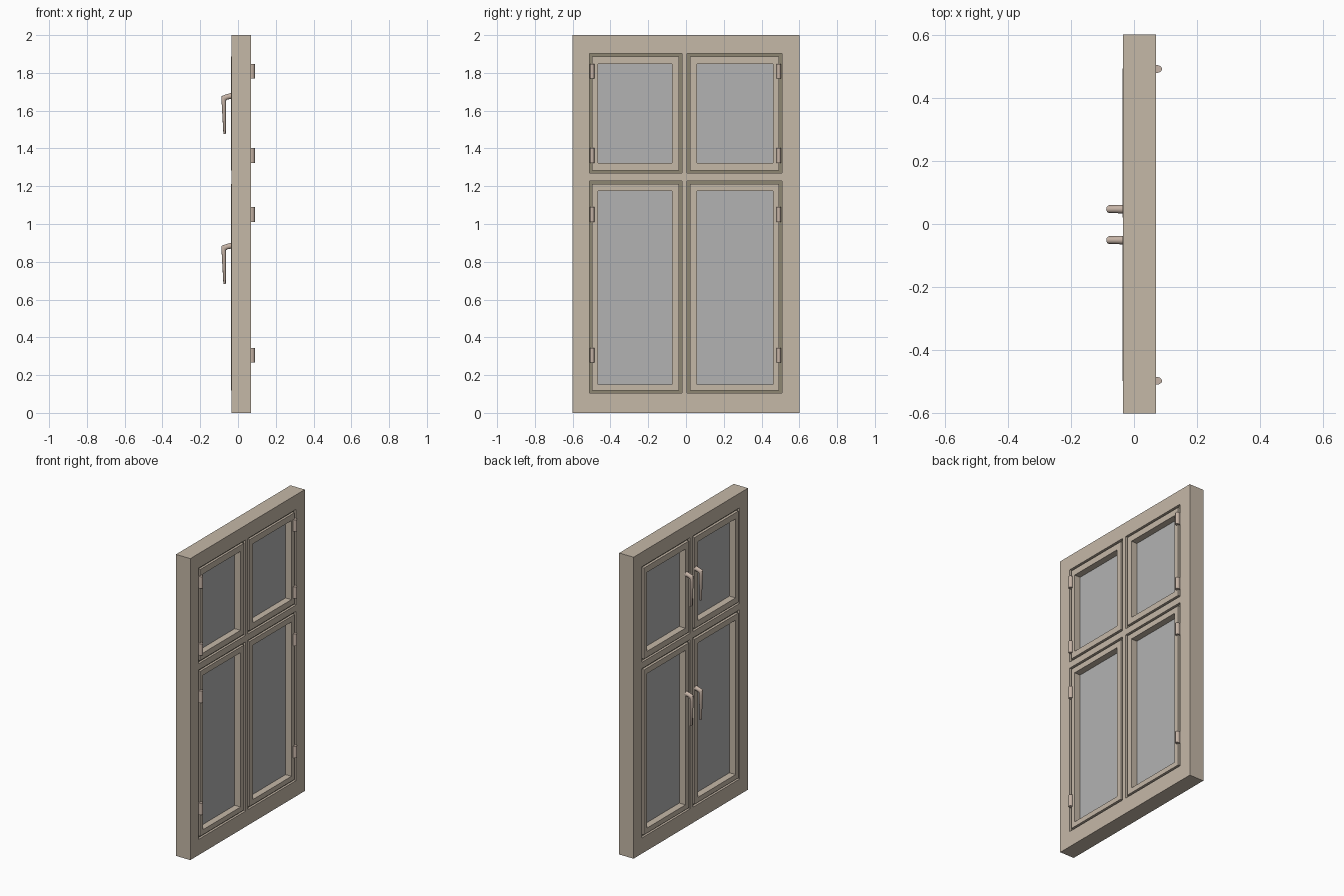
import bpy, bmesh
from math import cos, sin, pi
from mathutils import Vector

if "Cube" in bpy.data.objects:
    bpy.data.objects.remove(bpy.data.objects["Cube"])

def material(name, rgb):
    m = bpy.data.materials.new(name)
    m.diffuse_color = (*rgb, 1)
    m.use_nodes = True
    m.node_tree.nodes["Principled BSDF"].inputs["Base Color"].default_value = m.diffuse_color
    return m

WOOD = material("painted_wood", (0.56, 0.48, 0.39))
SEAL = material("dark_seal", (0.27, 0.24, 0.17))
METAL = material("hardware", (0.56, 0.45, 0.38))
GLASS = material("glass", (0.45, 0.45, 0.45))
FRONT, BACK = 0.07, -0.035

def finish(name, bm, mat, smooth=False):
    bmesh.ops.recalc_face_normals(bm, faces=bm.faces)
    me = bpy.data.meshes.new(name)
    bm.to_mesh(me)
    bm.free()
    ob = bpy.data.objects.new(name, me)
    bpy.context.collection.objects.link(ob)
    me.materials.append(mat)
    if smooth:
        bpy.ops.object.select_all(action='DESELECT')
        ob.select_set(True)
        bpy.context.view_layer.objects.active = ob
        bpy.ops.object.shade_smooth_by_angle(angle=0.7)
    return ob

def loft(bm, loops, closed=False, caps=False):
    rings = [[bm.verts.new(p) for p in loop] for loop in loops]
    pairs = list(zip(rings, rings[1:])) + ([(rings[-1], rings[0])] if closed else [])
    for a, b in pairs:
        for i in range(len(a)):
            j = (i + 1) % len(a)
            bm.faces.new((a[i], a[j], b[j], b[i]))
    if caps:
        bm.faces.new(rings[0])
        bm.faces.new(rings[-1])

def rect(r, x):
    y0, y1, z0, z1 = r
    return [(x, y0, z0), (x, y1, z0), (x, y1, z1), (x, y0, z1)]

def ring(name, outer, inner, x0, x1, mat):
    bm = bmesh.new()
    loft(bm, [rect(outer, x0), rect(outer, x1), rect(inner, x1), rect(inner, x0)], closed=True)
    finish(name, bm, mat)

def tube(name, sections, mat, n=14):
    # sections: centre, ring normal, radius in the xz plane, radius along y
    bm = bmesh.new()
    loops = []
    for c, nrm, r, ry in sections:
        u = Vector((0, 1, 0)).cross(Vector(nrm).normalized())
        loops.append([Vector(c) + u * r * cos(2*pi*i/n) + Vector((0, ry*sin(2*pi*i/n), 0))
                      for i in range(n)])
    loft(bm, loops, caps=True)
    finish(name, bm, mat, smooth=True)

# Outer frame: grid of cells with the four openings left out, then given depth
ys = [-0.6, -0.512, -0.021, 0.006, 0.509, 0.6]
zs = [0, 0.104, 1.227, 1.269, 1.903, 2]
bm = bmesh.new()
grid = [[bm.verts.new((BACK, y, z)) for z in zs] for y in ys]
for i in range(5):
    for j in range(5):
        if not (i in (1, 3) and j in (1, 3)):
            bm.faces.new((grid[i][j], grid[i+1][j], grid[i+1][j+1], grid[i][j+1]))
ext = bmesh.ops.extrude_face_region(bm, geom=bm.faces[:], use_keep_orig=True)
bmesh.ops.translate(bm, vec=(FRONT - BACK, 0, 0),
                    verts=[v for v in ext["geom"] if isinstance(v, bmesh.types.BMVert)])
finish("outer_frame", bm, WOOD)

# Sashes with recessed seal, glass, hinges and handle
sides = {"left": ((-0.512, -0.021), (-0.497, -0.038), (-0.467, -0.073), -0.497, -0.051),
         "right": ((0.006, 0.509), (0.021, 0.493), (0.059, 0.46), 0.491, 0.047)}
rows = {"lower": ((0.104, 1.227), (0.118, 1.212), (0.151, 1.175), (0.305, 1.05), 0.88),
        "upper": ((1.269, 1.903), (1.284, 1.888), (1.323, 1.847), (1.363, 1.808), 1.673)}
for sn, (oy, sy, gy, hinge_y, hy) in sides.items():
    for rn, (oz, sz, gz, hinge_z, hz) in rows.items():
        tag = f"{rn}_{sn}"
        ring(f"sash_{tag}", sy + sz, gy + gz, BACK - 0.002, FRONT, WOOD)
        ring(f"seal_{tag}", oy + oz, sy + sz, BACK + 0.015, FRONT - 0.015, SEAL)
        bm = bmesh.new()
        loft(bm, [rect(gy + gz, 0.008), rect(gy + gz, 0.027)], caps=True)
        finish(f"glass_{tag}", bm, GLASS)
        for k, z in enumerate(hinge_z):
            tube(f"hinge_{tag}_{k}", [((0.071, hinge_y, z + s*0.039), (0, 0, 1), 0.018, 0.0125)
                                      for s in (-1, 1)], METAL)
        # neck, elbow and tapered lever
        tube(f"handle_{tag}", [
            ((-0.032, hy, hz + 0.006), (-1, 0, 0), 0.016, 0.014),
            ((-0.058, hy, hz), (-1, 0, -0.2), 0.014, 0.013),
            ((-0.076, hy, hz - 0.008), (-0.8, 0, -0.8), 0.017, 0.013),
            ((-0.075, hy, hz - 0.032), (0, 0, -1), 0.0115, 0.012),
            ((-0.071, hy, hz - 0.194), (0.05, 0, -1), 0.0065, 0.009),
            ((-0.071, hy, hz - 0.197), (0.05, 0, -1), 0.005, 0.007)], METAL)
